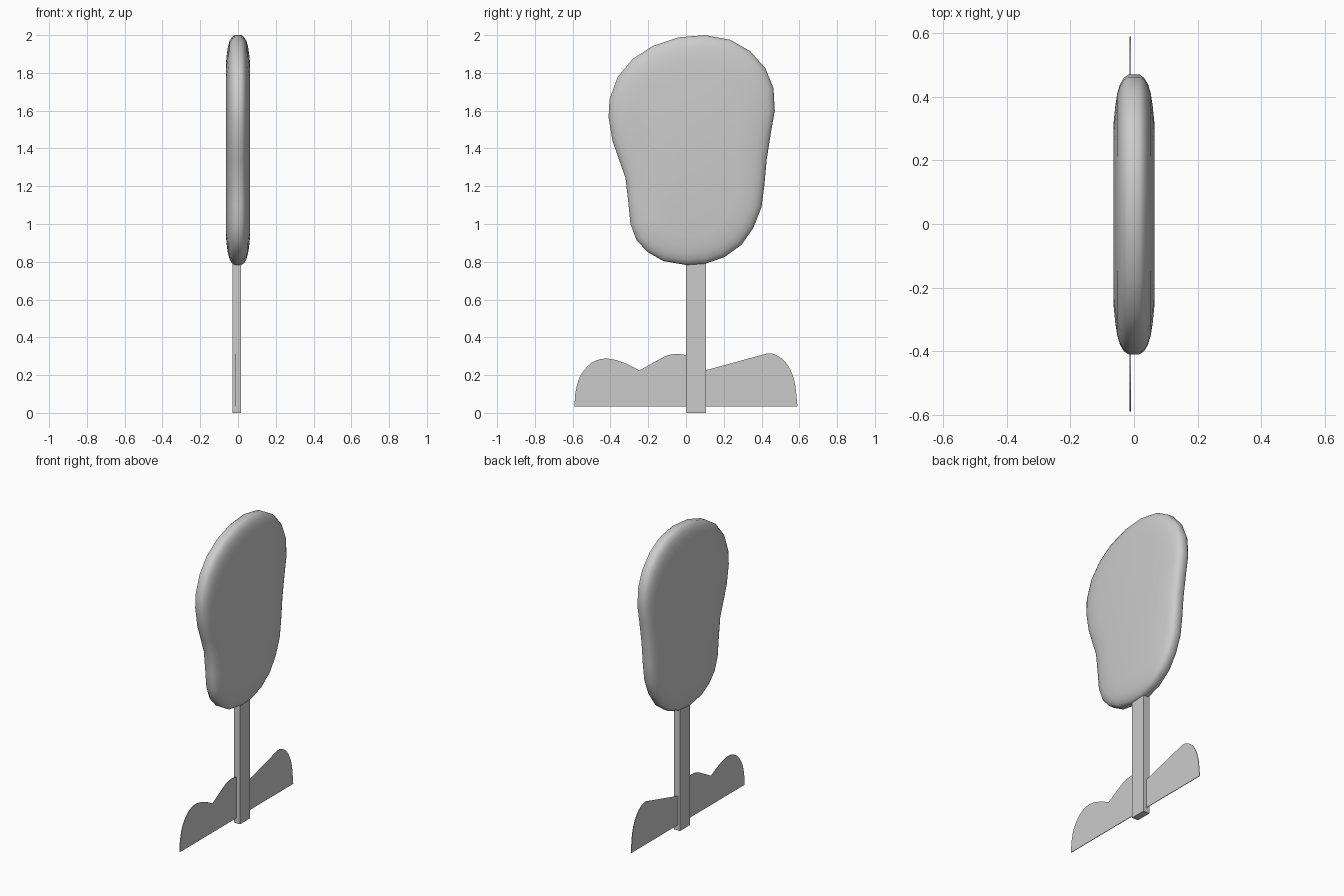
import bpy, bmesh, math
from mathutils import Vector

if "Cube" in bpy.data.objects:
    bpy.data.objects.remove(bpy.data.objects["Cube"])


def finish(bm, name, smooth=False):
    bmesh.ops.recalc_face_normals(bm, faces=bm.faces)
    me = bpy.data.meshes.new(name)
    bm.to_mesh(me)
    bm.free()
    ob = bpy.data.objects.new(name, me)
    bpy.context.collection.objects.link(ob)
    if smooth:
        bpy.context.view_layer.objects.active = ob
        ob.select_set(True)
        bpy.ops.object.shade_smooth_by_angle(angle=math.radians(50))
        ob.select_set(False)
    return ob


def loft(rings, name, smooth=False):
    """Bridge closed rings of equal length and cap both ends."""
    bm = bmesh.new()
    vs = [[bm.verts.new(p) for p in r] for r in rings]
    n = len(vs[0])
    for a, b in zip(vs, vs[1:]):
        for i in range(n):
            j = (i + 1) % n
            bm.faces.new((a[i], a[j], b[j], b[i]))
    caps = [bm.faces.new(vs[0]), bm.faces.new(vs[-1])]
    bmesh.ops.triangulate(bm, faces=caps)
    return finish(bm, name, smooth)


def spline(pts, steps=3):
    """Catmull-Rom through the points, without the last one."""
    p = [Vector(q) for q in pts]
    p = [2 * p[0] - p[1]] + p + [2 * p[-1] - p[-2]]
    out = []
    for i in range(1, len(p) - 2):
        a, b, c, d = p[i - 1:i + 3]
        for k in range(steps):
            t = k / steps
            out.append(0.5 * (2 * b + (c - a) * t + (2 * a - 5 * b + 4 * c - d) * t * t
                              + (3 * b - a - 3 * c + d) * t ** 3))
    return out


# Crown: pillow-edged slab, outline in (y, z)
outline = [Vector(p) for p in (
    (.10, 2.0), (.235, 1.975), (.34, 1.915), (.42, 1.825), (.463, 1.72),
    (.47, 1.60), (.45, 1.487), (.427, 1.34), (.415, 1.206), (.40, 1.09),
    (.357, .98), (.294, .89), (.204, .825), (.103, .79), (0, .783),
    (-.12, .804), (-.204, .852), (-.262, .915), (-.294, 1.0), (-.304, 1.10),
    (-.32, 1.243), (-.352, 1.333), (-.389, 1.44), (-.41, 1.566), (-.405, 1.66),
    (-.362, 1.778), (-.283, 1.873), (-.177, 1.942), (-.04, 1.988))]


def inset(dist):
    n = len(outline)
    res = []
    for i, p in enumerate(outline):
        t = (outline[(i + 1) % n] - outline[i - 1]).normalized()
        res.append(p + Vector((t.y, -t.x)) * dist)
    return res


section = [(.15, .064), (.10, .059), (.06, .053), (.03, .044), (.01, .032), (0, .018)]
full = [(d, -x) for d, x in section] + [(d, x) for d, x in reversed(section)]
loft([[(x, p.x, p.y) for p in inset(d)] for d, x in full], "tree_crown", True)

# Trunk: square post
post = [(-.03, 0), (.015, 0), (.015, .105), (-.03, .105)]
loft([[(x, y, z) for x, y in post] for z in (0, .82)], "tree_trunk")

# Bush: thin board with four scalloped bumps
bumps = [
    [(-.59, .035), (-.585, .11), (-.56, .195), (-.50, .265), (-.42, .288), (-.32, .262), (-.21, .205)],
    [(-.21, .205), (-.17, .26), (-.11, .30), (-.05, .312), (.01, .302), (.06, .27), (.105, .225), (.15, .14)],
    [(.15, .14), (.175, .195), (.21, .222), (.245, .212), (.28, .165), (.305, .11)],
    [(.305, .11), (.345, .19), (.375, .275), (.43, .315), (.49, .30), (.54, .25), (.575, .165), (.59, .035)],
]
edge = [q for b in bumps for q in spline(b)] + [Vector((.59, .035))]
loft([[(x, p.x, p.y) for p in edge] for x in (-.014, -.01)], "bush_board")
